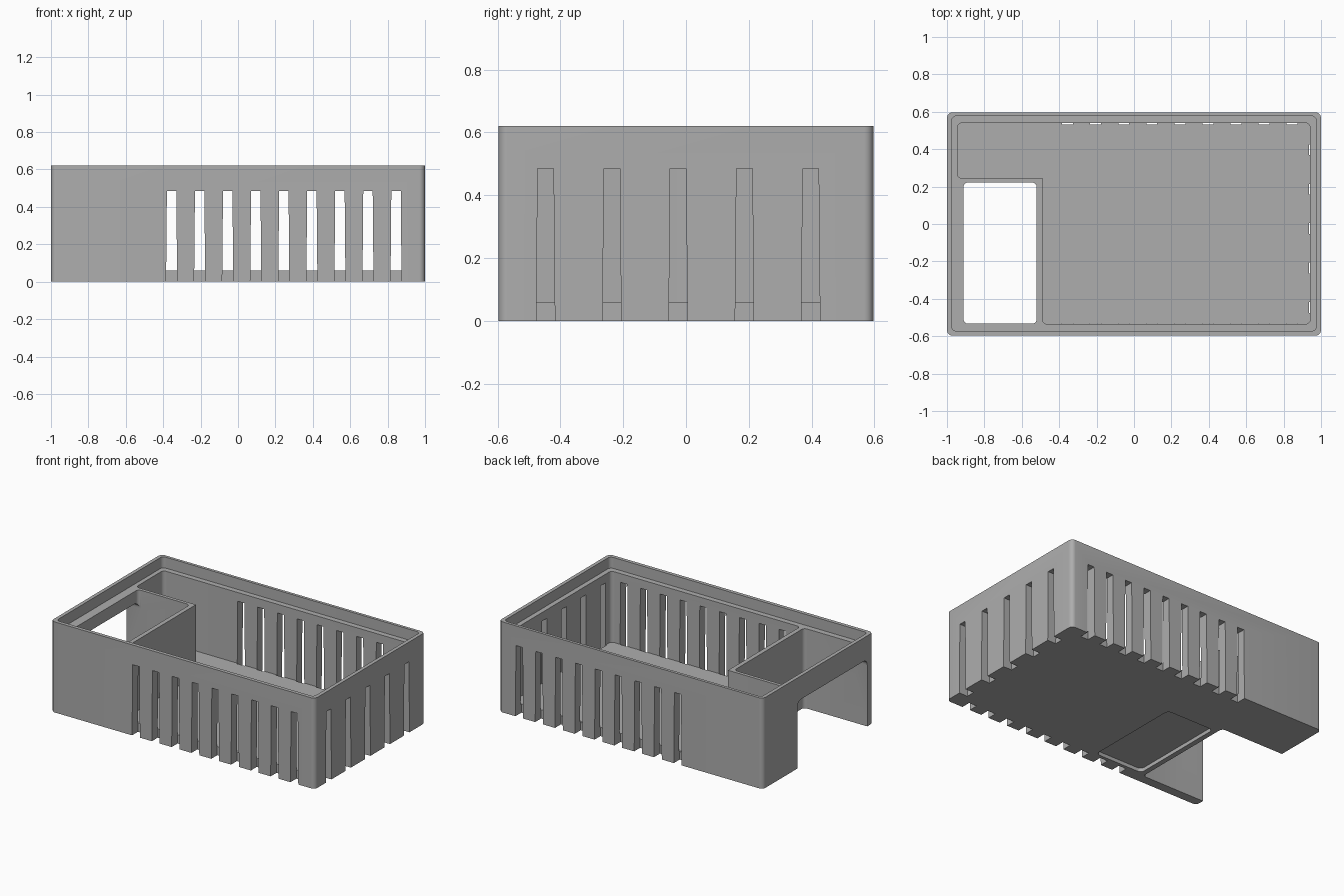
import bpy, bmesh, math
from mathutils import Vector

cube = bpy.data.objects.get("Cube")
if cube:
    bpy.data.objects.remove(cube, do_unlink=True)

grey = bpy.data.materials.new("mid_grey_plastic")
grey.use_nodes = True
COLOUR = (0.42, 0.42, 0.42, 1)
grey.diffuse_color = COLOUR
grey.node_tree.nodes["Principled BSDF"].inputs["Base Color"].default_value = COLOUR

# Overall sizes
HX, HY, TOP = 1.0, 0.597, 0.62
LEDGE, FLOOR, WALL = 0.545, 0.06, 0.06
SLOT_TOP, SLOT_W, TAPER = 0.485, 0.06, 0.84


def block(name, xr, yr, zr, radius=0, axis=2):
    """Box between ranges, with the edges along one axis rounded."""
    bm = bmesh.new()
    bmesh.ops.create_cube(bm, size=1)
    for v in bm.verts:
        v.co = Vector([(r[0] + r[1]) / 2 + c * (r[1] - r[0])
                       for c, r in zip(v.co, (xr, yr, zr))])
    if radius:
        edges = [e for e in bm.edges
                 if abs((e.verts[0].co - e.verts[1].co).normalized()[axis]) > 0.9]
        bmesh.ops.bevel(bm, geom=edges, offset=radius, segments=6,
                        profile=0.5, affect='EDGES')
    mesh = bpy.data.meshes.new(name)
    bm.to_mesh(mesh)
    bm.free()
    mesh.materials.append(grey)
    obj = bpy.data.objects.new(name, mesh)
    bpy.context.collection.objects.link(obj)
    return obj


def slot(xr, yr, along):
    """Upright cutter that narrows towards its top."""
    obj = block("slot_cutter", xr, yr, (-0.05, SLOT_TOP))
    mid = sum(xr if along == 0 else yr) / 2
    for v in obj.data.vertices:
        if v.co.z > 0:
            v.co[along] = mid + (v.co[along] - mid) * TAPER
    return obj


def cut(target, cutter):
    mod = target.modifiers.new("cut", 'BOOLEAN')
    mod.operation, mod.solver, mod.object = 'DIFFERENCE', 'EXACT', cutter
    bpy.context.view_layer.objects.active = target
    bpy.ops.object.modifier_apply(modifier=mod.name)
    bpy.data.objects.remove(cutter, do_unlink=True)


# Outer shell
case = block("open_case", (-HX, HX), (-HY, HY), (0, TOP), 0.03)

# Lid recess, leaving a thin lip, then the L-shaped main cavity
cut(case, block("lid_recess", (-0.975, 0.975), (-0.572, 0.577), (LEDGE, 1), 0.025))
cut(case, block("main_cavity", (-0.49, 0.942), (-0.535, 0.54), (FLOOR, 1), 0.025))
cut(case, block("rear_cavity", (-0.945, 0), (0.245, 0.54), (FLOOR, 1), 0.025))

# Vertical socket shaft, open at the bottom and through the end wall
cut(case, block("socket_shaft", (-0.912, -0.52), (-0.533, 0.222), (-0.1, 1), 0.025))
cut(case, block("end_opening", (-1.2, -0.8), (-0.533, 0.222), (-0.3, 0.46), 0.04, axis=0))

# Shallow rounded recess in the underside
cut(case, block("base_recess", (-0.485, -0.125), (-0.51, 0.175), (-0.1, 0.025), 0.03))

# Ventilation slots along both long walls and the plain end wall
half = SLOT_W / 2
for i in range(9):
    x = -0.355 + 0.15 * i
    for side in (-1, 1):
        y = sorted((side * (HY + 0.1), side * (HY - WALL - 0.004)))
        cut(case, slot((x - half, x + half), y, 0))
for i in range(5):
    y = -0.447 + 0.211 * i
    cut(case, slot((HX - WALL - 0.004, HX + 0.1), (y - half, y + half), 1))

# Smooth the rounded corners, keep the other edges sharp
bpy.ops.object.select_all(action='DESELECT')
case.select_set(True)
bpy.context.view_layer.objects.active = case
bpy.ops.object.shade_smooth_by_angle(angle=math.radians(30))
